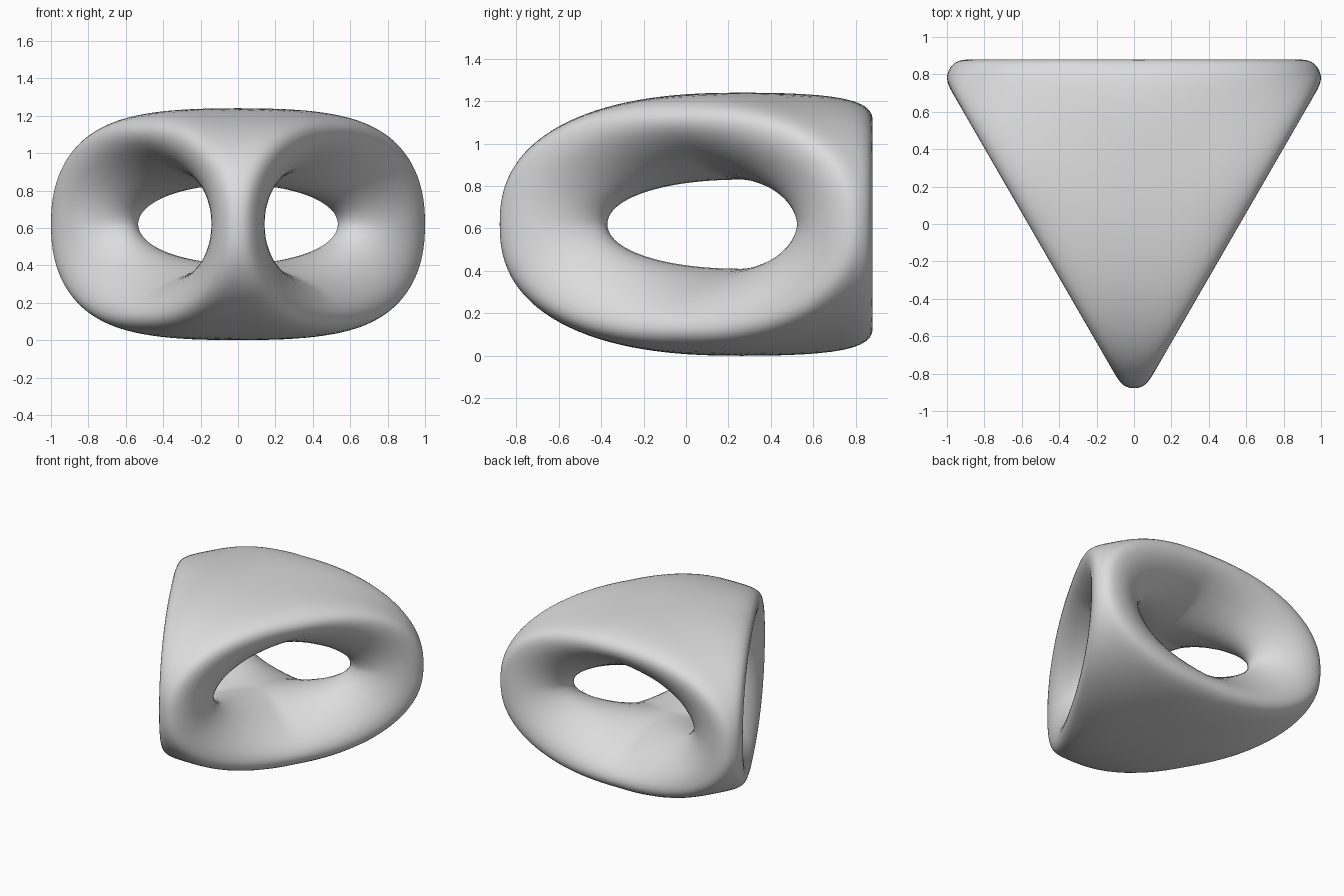
import bpy, bmesh, math
from mathutils import Vector, Matrix

if "Cube" in bpy.data.objects:
    bpy.data.objects.remove(bpy.data.objects["Cube"])

# Rounded triangular ring: three side openings that meet in the middle.
# One patch is lofted, then mirrored and rotated into all twelve sectors.
SIDE = 0.62                                   # centre to flat side plane
CENTRE = Vector((0, 0.26, 0.62))
RIDGE = Vector((math.cos(math.pi / 6), 0.5, 0))    # towards a corner post
PERP = Vector((-0.5, math.cos(math.pi / 6), 0))    # from post towards side
UP = Vector((0, 0, 1))
X = Vector((1, 0, 0))
NU, NV = 28, 12


def oval(a, b, n, u):
    """Quarter superellipse: point (s, h) and its unit normal."""
    ang = u * math.pi / 2
    s = max(math.sin(ang), 0) ** (2 / n)
    h = max(math.cos(ang), 0) ** (2 / n) if u < 1 else 0.0
    g = Vector((s ** (n - 1) / a, h ** (n - 1) / b)).normalized()
    return a * s, b * h, g


def ridge_point(a, b, n, u):
    """Point on a post ridge and the direction leaving it sideways."""
    s, h, g = oval(a, b, n, u)
    along = RIDGE * g.y - UP * g.x
    leave = PERP * math.cos(math.pi / 6) + along * 0.5 * (1 - u) ** 2
    return RIDGE * s + UP * h, leave.normalized()


def bezier(p0, p1, p2, p3, t):
    k = 1 - t
    return p0 * k**3 + p1 * (3 * k * k * t) + p2 * (3 * k * t * t) + p3 * t**3


def mix(a, b, u):
    return a + (b - a) * u


def section(u):
    """Curve from the outer ridge over the opening rim to the inner ridge."""
    outer, out_dir = ridge_point(1.138, 0.62, 2.4, u)
    inner, in_dir = ridge_point(0.63, 0.21, 2.1, u)
    x, z, g = oval(0.87, 0.49, 2.3, u)
    rim = Vector((x, SIDE, z))
    rim_dir = X * g.x + UP * g.y
    out_handle = outer + out_dir * (0.72 * (SIDE - outer.y) / out_dir.y)
    in_handle = inner + in_dir * mix(0.30, 0.14, u)
    rim_out = rim + rim_dir * mix(0.10, 0.065, u)
    rim_in = rim - rim_dir * mix(0.11, 0.16, u)
    pts = [bezier(outer, out_handle, rim_out, rim, j / NV) for j in range(NV)]
    pts += [bezier(rim, rim_in, in_handle, inner, j / NV) for j in range(NV + 1)]
    return pts


patch = [section(i / NU) for i in range(NU + 1)]
bm = bmesh.new()

# Repeat the patch around the body
for turn in range(3):
    rot = Matrix.Rotation(turn * math.tau / 3, 3, 'Z')
    for mx in (1, -1):
        for mz in (1, -1):
            m = rot @ Matrix.Diagonal((mx, 1, mz))
            grid = [[bm.verts.new(m @ p + CENTRE) for p in row] for row in patch]
            for a, b in zip(grid, grid[1:]):
                for j in range(2 * NV):
                    quad = [a[j], b[j], b[j + 1], a[j + 1]]
                    bm.faces.new(quad if mx * mz > 0 else quad[::-1])

bmesh.ops.remove_doubles(bm, verts=bm.verts, dist=0.0002)
bmesh.ops.recalc_face_normals(bm, faces=bm.faces)
for f in bm.faces:
    f.smooth = True

mesh = bpy.data.meshes.new("triangular_ring_body")
bm.to_mesh(mesh)
bm.free()
body = bpy.data.objects.new("triangular_ring_body", mesh)
bpy.context.collection.objects.link(body)

grey = bpy.data.materials.new("light_grey")
grey.diffuse_color = (0.72, 0.72, 0.72, 1)
grey.use_nodes = True
grey.node_tree.nodes["Principled BSDF"].inputs["Base Color"].default_value = grey.diffuse_color
mesh.materials.append(grey)
